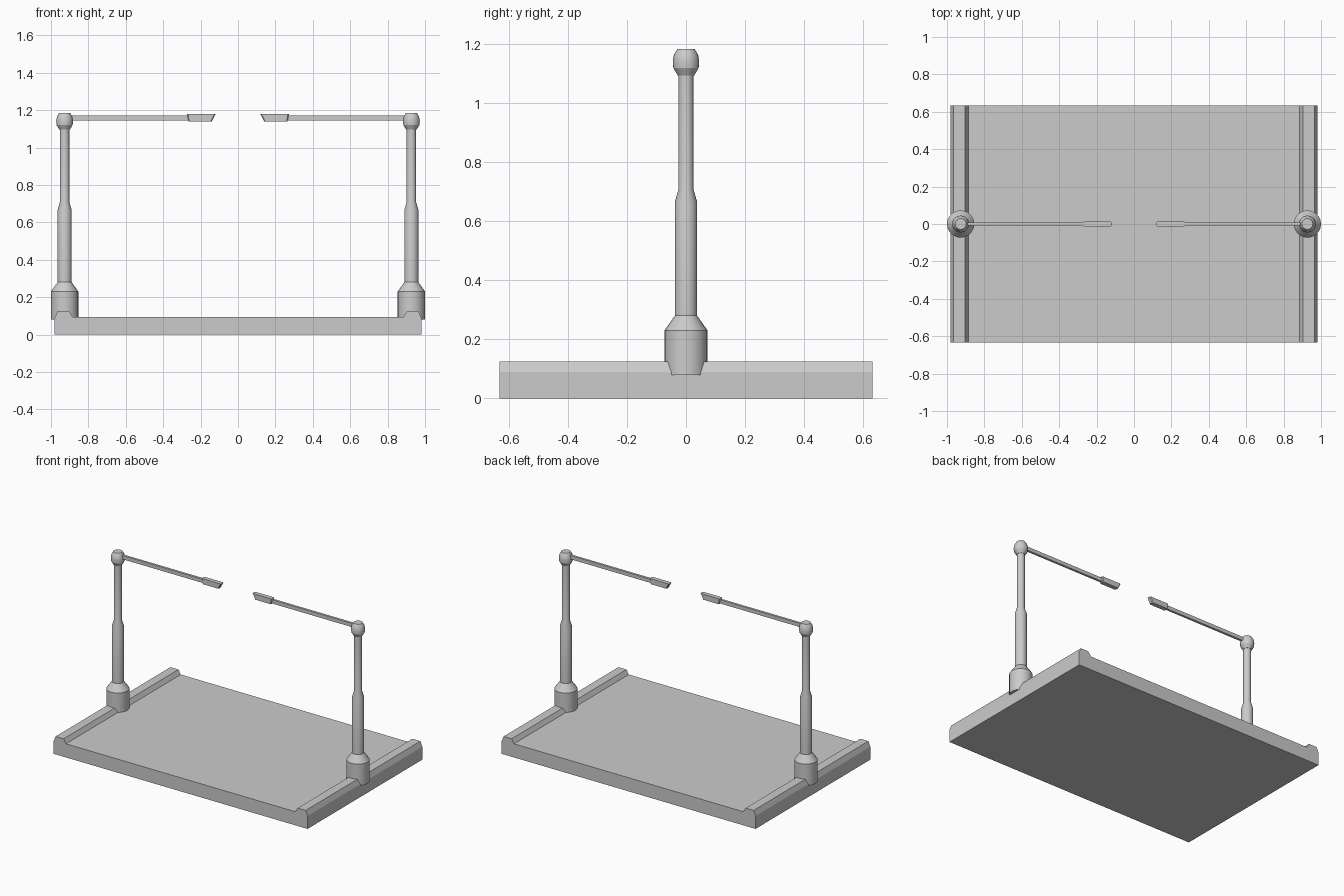
import bpy, bmesh
from math import cos, sin, pi, radians

if "Cube" in bpy.data.objects:
    bpy.data.objects.remove(bpy.data.objects["Cube"])

POST_X, POST_SIDES = 0.927, 24


def finish(name, bm, smooth=False, mirror=False):
    bmesh.ops.recalc_face_normals(bm, faces=bm.faces)
    mesh = bpy.data.meshes.new(name)
    bm.to_mesh(mesh)
    bm.free()
    ob = bpy.data.objects.new(name, mesh)
    bpy.context.collection.objects.link(ob)
    if smooth:
        bpy.ops.object.select_all(action='DESELECT')
        ob.select_set(True)
        bpy.context.view_layer.objects.active = ob
        bpy.ops.object.shade_smooth_by_angle(angle=radians(25))
    if mirror:
        ob.modifiers.new("mirror", 'MIRROR').use_mirror_merge = False
    return ob


def extrude_y(profile, half):
    """Solid from an (x, z) outline, spanning -half..half in y."""
    bm = bmesh.new()
    face = bm.faces.new([bm.verts.new((x, -half, z)) for x, z in profile])
    ext = bmesh.ops.extrude_face_region(bm, geom=[face])
    moved = [v for v in ext["geom"] if isinstance(v, bmesh.types.BMVert)]
    bmesh.ops.translate(bm, verts=moved, vec=(0, 2 * half, 0))
    return bm


def lathe(profile, cx):
    """Capped solid of revolution from (radius, z) rings."""
    bm = bmesh.new()
    rings = [[bm.verts.new((cx + r * cos(2 * pi * i / POST_SIDES),
                            r * sin(2 * pi * i / POST_SIDES), z))
              for i in range(POST_SIDES)] for r, z in profile]
    for a, b in zip(rings, rings[1:]):
        for i in range(POST_SIDES):
            j = (i + 1) % POST_SIDES
            bm.faces.new((a[i], a[j], b[j], b[i]))
    bm.faces.new(rings[0])
    bm.faces.new(rings[-1])
    return bm


# Base slab with a raised chamfered rail along each short side
rail = [(0.98, 0), (0.98, 0.09), (0.965, 0.125), (0.903, 0.125), (0.885, 0.095)]
outline = rail + [(-x, z) for x, z in reversed(rail)]
finish("base_platform", extrude_y(outline, 0.633))

# Stepped posts, one on each rail
finish("post", lathe([(0.073, 0.08), (0.073, 0.23), (0.038, 0.28), (0.038, 0.665),
                      (0.025, 0.71), (0.025, 1.11)], POST_X), smooth=True, mirror=True)

# Ball joint on top of each post
finish("post_ball", lathe([(0.028, 1.095), (0.043, 1.12), (0.045, 1.142), (0.041, 1.165),
                           (0.029, 1.185)], POST_X), smooth=True, mirror=True)

# Thin arms reaching towards the middle
finish("arm", extrude_y([(0.92, 1.144), (0.92, 1.17), (0.255, 1.17), (0.255, 1.144)], 0.008),
       mirror=True)

# Slanted blade tips with chamfered upright corners
bm = extrude_y([(0.265, 1.14), (0.272, 1.178), (0.12, 1.178), (0.14, 1.14)], 0.015)
corners = [e for e in bm.edges if abs(e.verts[0].co.z - e.verts[1].co.z) > 0.02]
bmesh.ops.bevel(bm, geom=corners, offset=0.005, segments=1, affect='EDGES')
finish("arm_tip", bm, mirror=True)
